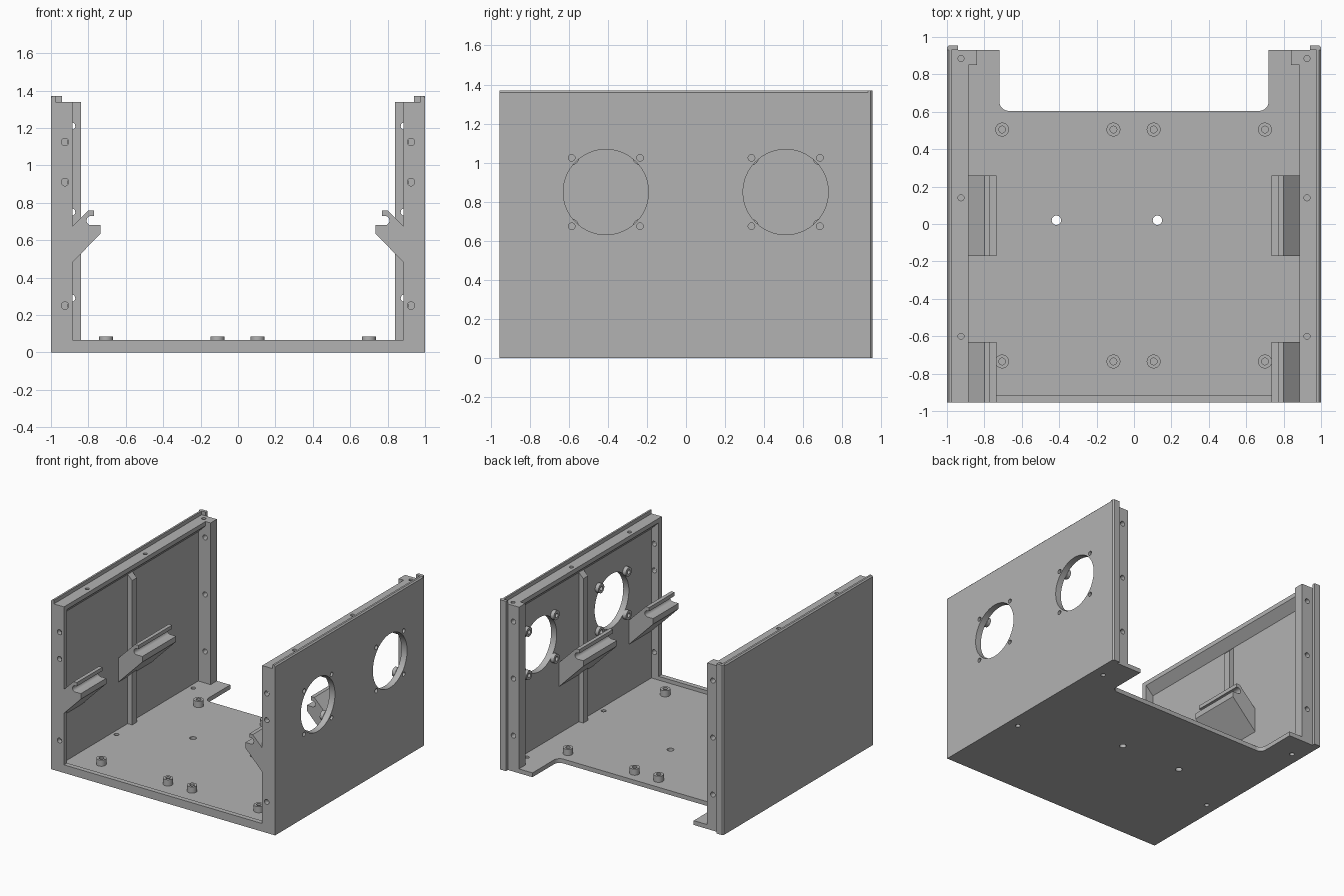
import bpy, bmesh, math
from mathutils import Matrix, Vector

cube = bpy.data.objects.get("Cube")
if cube:
    bpy.data.objects.remove(cube, do_unlink=True)

grey = bpy.data.materials.new("plain_grey")
grey.use_nodes = True
color = (0.45, 0.45, 0.45, 1)
grey.diffuse_color = color
grey.node_tree.nodes["Principled BSDF"].inputs["Base Color"].default_value = color

FRONT, BACK, POST_BACK = -0.955, 0.955, 0.93
WALL, FRAME, TOP, FLOOR = 0.95, 0.885, 1.34, 0.035


def add_prism(bm, pts, axis, lo, hi):
    """Extrude a 2D outline along an axis (other two axes in x, y, z order)."""
    def place(p, t):
        c = list(p)
        c.insert("xyz".index(axis), t)
        return c
    face = bm.faces.new([bm.verts.new(place(p, lo)) for p in pts])
    ext = bmesh.ops.extrude_face_region(bm, geom=[face])
    step = Vector(place((0, 0), hi - lo))
    bmesh.ops.translate(bm, vec=step, verts=[v for v in ext["geom"] if isinstance(v, bmesh.types.BMVert)])


def add_box(bm, x, y, z):
    add_prism(bm, [(x[0], y[0]), (x[1], y[0]), (x[1], y[1]), (x[0], y[1])], "z", *z)


def add_cyl(bm, center, r, length, axis, sides=32):
    rot = {"x": Matrix.Rotation(math.pi / 2, 4, "Y"),
           "y": Matrix.Rotation(math.pi / 2, 4, "X"), "z": Matrix()}[axis]
    bmesh.ops.create_cone(bm, cap_ends=True, segments=sides, radius1=r, radius2=r,
                          depth=length, matrix=Matrix.Translation(center) @ rot)


def finish(name, bm):
    bmesh.ops.recalc_face_normals(bm, faces=bm.faces)
    me = bpy.data.meshes.new(name)
    bm.to_mesh(me)
    bm.free()
    me.materials.append(grey)
    ob = bpy.data.objects.new(name, me)
    bpy.context.collection.objects.link(ob)
    return ob


def part(name, build, holes=()):
    """Make a part and drill cylinders (center, radius, length, axis) through it."""
    bm = bmesh.new()
    build(bm)
    ob = finish(name, bm)
    if holes:
        cb = bmesh.new()
        for h in holes:
            add_cyl(cb, *h)
        cutter = finish("cutter", cb)
        mod = ob.modifiers.new("drill", "BOOLEAN")
        mod.operation, mod.solver, mod.object = "DIFFERENCE", "EXACT", cutter
        dg = bpy.context.evaluated_depsgraph_get()
        me = bpy.data.meshes.new_from_object(ob.evaluated_get(dg))
        ob.modifiers.clear()
        ob.data = me
        bpy.data.objects.remove(cutter, do_unlink=True)
    bpy.ops.object.select_all(action="DESELECT")
    ob.select_set(True)
    bpy.context.view_layer.objects.active = ob
    bpy.ops.object.shade_smooth_by_angle(angle=math.radians(30))
    return ob


def arc(cx, cy, r, a0, a1, n=8):
    angles = [math.radians(a0 + (a1 - a0) * i / n) for i in range(n + 1)]
    return [(cx + r * math.cos(a), cy + r * math.sin(a)) for a in angles]


# Floor with a rounded rear cut-out
notch = arc(0.77, 0.655, 0.05, 180, 270)
right = [(WALL, FRONT), (WALL, POST_BACK), (0.72, POST_BACK)] + notch
outline = right + [(-x, y) for x, y in reversed(right)]
# the notch corner is rounded towards the floor centre
outline = [(x - math.copysign(0, x), y) for x, y in outline]
floor_holes = [((x, 0.02, 0), 0.025, 0.2, "z") for x in (-0.415, 0.125)]
floor_holes += [((x, y, 0), 0.018, 0.2, "z") for x in (-0.91, 0.91) for y in (-0.25, 0.73)]
inner = arc(0.67, 0.655, 0.05, 0, -90)
right = [(WALL, FRONT), (WALL, POST_BACK), (0.72, POST_BACK)] + inner
outline = right + [(-x, y) for x, y in reversed(right)]
part("floor", lambda bm: add_prism(bm, outline, "z", 0, FLOOR), floor_holes)

# Raised front lip
part("front_lip", lambda bm: add_box(bm, (-FRAME, FRAME), (FRONT, -0.915), (FLOOR, 0.065)))

# Floor standoffs
for x in (-0.705, -0.11, 0.105, 0.70):
    for y in (-0.735, 0.505):
        part("standoff", lambda bm: add_cyl(bm, (x, y, 0.06), 0.037, 0.05, "z"),
             [((x, y, 0.08), 0.018, 0.07, "z")])

# Bracket outline: sloped arm with a rounded slot under a finger
bracket = ([(WALL, 0.415), (0.735, 0.635), (0.735, 0.68)]
           + arc(0.785, 0.705, 0.025, -90, -270)[::1])
bracket = bracket[:3] + [(2 * 0.785 - x, z) for x, z in arc(0.785, 0.705, 0.025, -90, -270)]
bracket += [(0.77, 0.73), (0.77, 0.76), (0.80, 0.76), (WALL, 0.61)]

fans = [(-0.41, 0.85), (0.51, 0.85)]
screws = [(y + dy, z + dz) for y, z in fans for dy in (-0.175, 0.175) for dz in (-0.175, 0.175)]

for s, side in ((1, "left"), (-1, "right")):
    def mir(pts):
        return [(s * a, b) for a, b in pts]

    # Side wall; only one side has the fan openings
    holes = []
    if s > 0:
        holes = [((1, y, z), 0.218, 0.3, "x", 64) for y, z in fans]
        holes += [((1, y, z), 0.017, 0.3, "x") for y, z in screws]
    part(side + "_wall", lambda bm: add_box(bm, (s * WALL, s), (FRONT, POST_BACK), (0, TOP)), holes)

    # Raised lip along the wall top, and the rear edge strip
    lip = [(0.975, TOP), (1, TOP), (1, 1.36), (0.99, 1.37), (0.975, 1.37)]
    part(side + "_top_lip", lambda bm: add_prism(bm, mir(lip), "y", FRONT, POST_BACK))
    strip = [(0.94, POST_BACK), (1, POST_BACK), (1, 0.945), (0.99, BACK), (0.94, BACK)]
    part(side + "_rear_strip", lambda bm: add_prism(bm, mir(strip), "z", 0, 1.37))

    # Top rail, chamfered underneath
    rail = [(WALL, 1.24), (WALL, TOP), (FRAME, TOP), (FRAME, 1.305)]
    part(side + "_top_rail", lambda bm: add_prism(bm, mir(rail), "y", -0.915, 0.85),
         [((s * 0.925, y, TOP), 0.016, 0.06, "z") for y in (-0.60, 0.14)])

    # Front and rear posts with mounting holes
    part(side + "_front_post",
         lambda bm: add_box(bm, (s * FRAME, s * WALL), (FRONT, -0.915), (FLOOR, TOP)),
         [((s * 0.925, -0.93, z), 0.02, 0.2, "y") for z in (0.25, 0.91, 1.125)])
    part(side + "_rear_post",
         lambda bm: add_box(bm, (s * 0.84, s * WALL), (0.85, POST_BACK), (FLOOR, TOP)),
         [((s * 0.89, 0.89, z), 0.02, 0.3, "y") for z in (0.29, 0.75, 1.21)]
         + [((s * 0.925, 0.885, TOP), 0.016, 0.06, "z")])

    # Vertical stiffening rib with a sloped top
    rib = [(WALL, FLOOR), (WALL, 1.24), (0.91, 1.20), (0.91, FLOOR)]
    part(side + "_wall_rib", lambda bm: add_prism(bm, mir(rib), "y", -0.05, 0.01))

    # Slotted support brackets
    for label, y0, y1 in (("front", FRONT, -0.63), ("middle", -0.17, 0.26)):
        part(f"{side}_{label}_bracket", lambda bm: add_prism(bm, mir(bracket), "y", y0, y1))

# Screw bosses on the inside of the fan openings
for y, z in screws:
    part("fan_boss", lambda bm: add_cyl(bm, (0.935, y, z), 0.037, 0.03, "x"),
         [((0.935, y, z), 0.017, 0.1, "x")])
